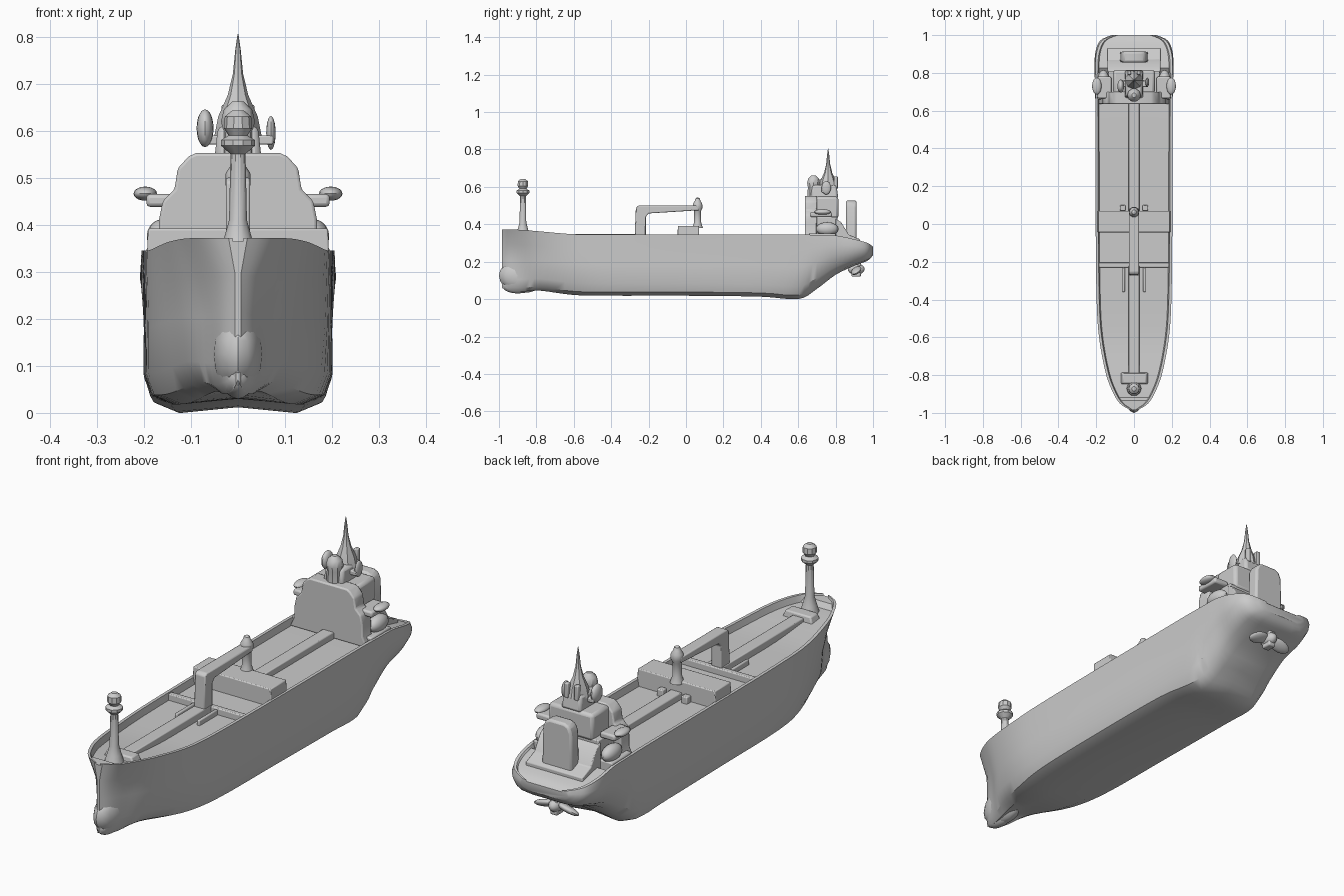
import bpy, bmesh, math
from mathutils import Matrix, Vector


def finish(name, bm, bevel=0.0, angle=35):
    bmesh.ops.recalc_face_normals(bm, faces=bm.faces)
    me = bpy.data.meshes.new(name)
    bm.to_mesh(me)
    bm.free()
    ob = bpy.data.objects.new(name, me)
    bpy.context.collection.objects.link(ob)
    if bevel:
        m = ob.modifiers.new("bevel", "BEVEL")
        m.width, m.segments, m.limit_method = bevel, 2, "ANGLE"
    bpy.ops.object.select_all(action="DESELECT")
    bpy.context.view_layer.objects.active = ob
    ob.select_set(True)
    bpy.ops.object.shade_smooth_by_angle(angle=math.radians(angle))
    return ob


def loft(name, rings, bevel=0.0):
    bm = bmesh.new()
    rows = [[bm.verts.new(p) for p in r] for r in rings]
    n = len(rows[0])
    for a, b in zip(rows, rows[1:]):
        for i in range(n):
            bm.faces.new((a[i], a[(i + 1) % n], b[(i + 1) % n], b[i]))
    bm.faces.new(rows[0])
    bm.faces.new(rows[-1][::-1])
    return finish(name, bm, bevel)


def box(name, x0, x1, y0, y1, z0, z1, bevel=0.004, top=1.0):
    cx, cy = (x0 + x1) / 2, (y0 + y1) / 2
    rings = []
    for z, s in ((z0, 1), (z1, top)):
        rings.append([(cx + (x - cx) * s, cy + (y - cy) * s, z)
                      for x, y in ((x0, y0), (x1, y0), (x1, y1), (x0, y1))])
    return loft(name, rings, bevel)


def side_prism(name, pts, hw, bevel=0.004):
    return loft(name, [[(x, y, z) for y, z in pts] for x in (-hw, hw)], bevel)


def front_prism(name, half, y0, y1, bevel=0.006):
    pts = half + [(-x, z) for x, z in reversed(half)]
    return loft(name, [[(x, y, z) for x, z in pts] for y in (y0, y1)], bevel)


def turned(name, x, y, prof, n=10):
    rings = [[(x + r * math.cos(2 * math.pi * i / n), y + r * math.sin(2 * math.pi * i / n), z)
              for i in range(n)] for r, z in prof]
    return loft(name, rings)


def blob(name, loc, size, rot=(0, 0, 0)):
    bm = bmesh.new()
    mat = Matrix.Translation(loc) @ Matrix.Rotation(rot[1], 4, "Y") @ Matrix.Rotation(rot[0], 4, "X")
    bmesh.ops.create_uvsphere(bm, u_segments=16, v_segments=10, radius=1,
                              matrix=mat @ Matrix.Diagonal(Vector((*size, 1))))
    return finish(name, bm)


def catmull(a, b, c, d, t):
    return [0.5 * (2 * q + (r - p) * t + (2 * p - 5 * q + 4 * r - s) * t * t
                   + (3 * q - p - 3 * r + s) * t ** 3) for p, q, r, s in zip(a, b, c, d)]


# Hull stations: y, keel z, rail z, then half widths at rising heights
HEIGHTS = (0, 0.06, 0.2, 0.5, 0.75, 1)
STATIONS = [
    (-0.985, .06, .372, .004, .004, .006, .006, .006, .02),
    (-0.95, .045, .372, .015, .03, .035, .03, .038, .075),
    (-0.88, .04, .37, .03, .05, .06, .065, .085, .117),
    (-0.78, .045, .362, .05, .085, .11, .12, .135, .152),
    (-0.6, .022, .347, .10, .145, .167, .177, .181, .185),
    (-0.4, .018, .345, .13, .178, .195, .196, .197, .198),
    (0.0, .018, .345, .14, .185, .2, .2, .2, .203),
    (0.4, .013, .345, .14, .185, .2, .2, .202, .204),
    (0.6, .0, .345, .12, .17, .195, .2, .203, .205),
    (0.7, .055, .343, .10, .14, .18, .2, .206, .205),
    (0.8, .13, .34, .09, .14, .175, .2, .208, .205),
    (0.9, .178, .32, .08, .14, .178, .2, .206, .2),
    (0.97, .205, .30, .08, .13, .155, .175, .18, .17),
    (1.0, .235, .28, .05, .08, .1, .118, .118, .105),
]


def section(s):
    y, zb, zt, *w = s
    zb = max(zb, 0)
    half = [(0, zb + (0.012 if y < 0.75 else 0))]
    half += [(max(x, 0.002), zb + f * (zt - zb)) for x, f in zip(w, HEIGHTS)]
    depth = 0.03 if -0.93 < y < 0.82 else 0.008
    top = w[-1]
    half += [(max(top - 0.014, top * 0.6), zt), (max(top - 0.02, top * 0.5), zt - depth), (0, zt - depth)]
    return [(x, y, z) for x, z in half] + [(-x, y, z) for x, z in half[-2:0:-1]]


rings = []
for i in range(len(STATIONS) - 1):
    q = [STATIONS[min(max(i + k, 0), len(STATIONS) - 1)] for k in (-1, 0, 1, 2)]
    rings += [section(catmull(*q, t / 4)) for t in range(4)]
rings.append(section(STATIONS[-1]))
loft("hull", rings)

# Bulbous bow
blob("bow_bulb", (0, -0.87, 0.125), (0.055, 0.13, 0.092))
blob("bow_bulb_foot", (0, -0.9, 0.075), (0.035, 0.085, 0.045))

# Deck: midship block, low cross wall, central trunks
box("midship_block", -0.195, 0.195, -0.045, 0.07, 0.3, 0.392, top=0.98)
box("cross_wall", -0.185, 0.185, -0.23, -0.205, 0.305, 0.343)
box("aft_trunk", -0.028, 0.028, 0.06, 0.64, 0.3, 0.343)
box("fore_trunk", -0.028, 0.028, -0.8, -0.22, 0.3, 0.347)
for s in (-1, 1):
    box("deck_pipe", s * 0.055 - 0.007, s * 0.055 + 0.007, -0.36, -0.23, 0.3, 0.338)
    box("deck_locker", s * 0.06 - 0.015, s * 0.06 + 0.015, 0.07, 0.1, 0.3, 0.345)

# Gantry crane
side_prism("crane_frame", [(-0.275, .32), (-0.268, .49), (-0.255, .5), (0.07, .5), (0.07, .475),
                           (-0.2, .458), (-0.215, .44), (-0.215, .32)], 0.026, 0.005)
turned("crane_mast", 0, 0.062, [(.03, .38), (.02, .41), (.019, .47), (.027, .485),
                                (.026, .51), (.016, .525), (.012, .538), (.003, .543)])

# Foremast and its base
box("foremast_base", -0.075, 0.08, -0.85, -0.785, 0.32, 0.36, 0.006, 0.8)
turned("foremast", 0, -0.872, [(.042, .33), (.03, .37), (.019, .41), (.016, .55), (.036, .568),
                               (.036, .58), (.02, .59), (.03, .605), (.028, .63), (.012, .643)])

# Bridge front and house tiers
front_prism("bridge_front", [(.19, .315), (.168, .36), (.168, .41), (.16, .45), (.135, .475),
                             (.128, .52), (.105, .545), (.09, .552)], 0.635, 0.7)
box("lower_house", -0.135, 0.135, 0.69, 0.81, 0.31, 0.44)
box("upper_house", -0.11, 0.11, 0.69, 0.815, 0.43, 0.548, 0.014)
side_prism("aft_slope", [(.8, .3), (.8, .43), (.83, .41), (.87, .345), (.93, .32), (.93, .28)], 0.14)
for s in (-1, 1):
    x0, x1 = sorted((s * 0.12, s * 0.195))
    box("bridge_wing", x0, x1, 0.665, 0.78, 0.438, 0.465, 0.008)
    blob("wing_tip", (s * 0.197, 0.73, 0.466), (0.025, 0.045, 0.015))
    blob("lifeboat", (s * 0.162, 0.755, 0.375), (0.032, 0.06, 0.036))
    box("side_rail_block", x0, x1, 0.66, 0.8, 0.3, 0.352, 0.006)

# Funnel
front_prism("funnel", [(.075, .29), (.07, .49), (.058, .518), (.035, .528)], 0.855, 0.912, 0.01)

# Roof house, radar gear and spike mast
box("roof_house", -0.05, 0.05, 0.665, 0.815, 0.54, 0.61, 0.012, 0.85)
turned("roof_tower", 0, 0.682, [(.035, .54), (.032, .6), (.036, .62), (.03, .645), (.012, .662)])
turned("spike_mast", 0, 0.76, [(.05, .59), (.042, .63), (.022, .675), (.011, .72), (.006, .77), (.001, .805)], 8)
blob("radar_left", (-0.07, 0.73, 0.605), (0.018, 0.035, 0.04))
blob("radar_right", (0.07, 0.75, 0.595), (0.01, 0.025, 0.036))
for s in (-1, 1):
    box("radar_arm", s * 0.05 - 0.025, s * 0.05 + 0.025, 0.725, 0.76, 0.57, 0.59)
    box("rear_post", s * 0.025 - 0.01, s * 0.025 + 0.01, 0.79, 0.812, 0.59, 0.655)

# Propeller gear under the stern
blob("propeller_hub", (0, 0.91, 0.16), (0.028, 0.045, 0.03))
for s in (-1, 1):
    blob("propeller_blade", (s * 0.055, 0.91, 0.152), (0.055, 0.03, 0.015), (0.5, s * 0.25, 0))
box("rudder_stock", -0.018, 0.018, 0.885, 0.935, 0.12, 0.22, 0.006)
